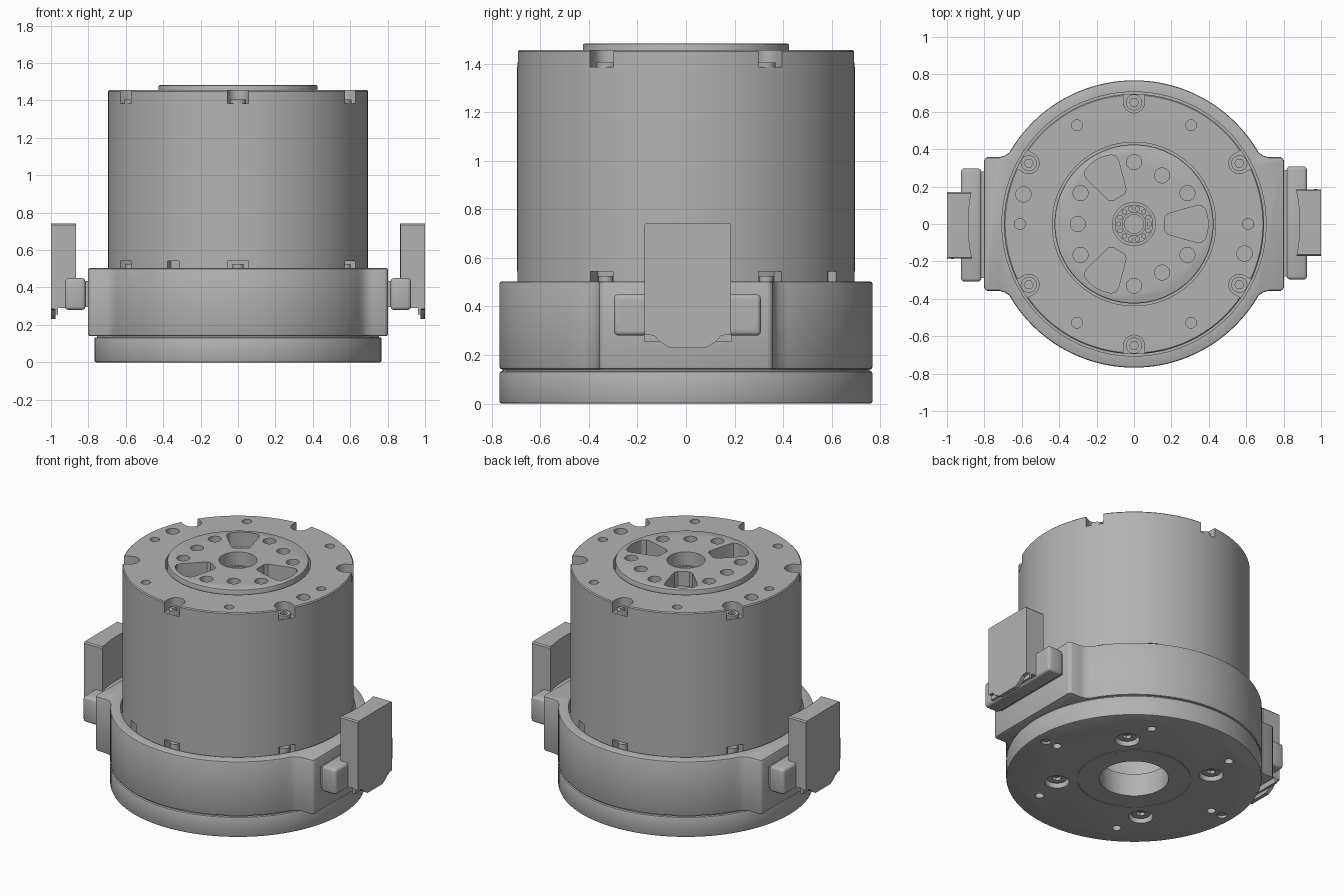
import bpy, bmesh
from math import sin, cos, pi, radians
from mathutils import Matrix

if "Cube" in bpy.data.objects:
    bpy.data.objects.remove(bpy.data.objects["Cube"])

grey = bpy.data.materials.new("machined grey")
grey.use_nodes = True
tone = (0.45, 0.45, 0.45, 1)
grey.diffuse_color = tone
grey.node_tree.nodes["Principled BSDF"].inputs["Base Color"].default_value = tone

UP = Matrix.Identity(4)
# Maps outline (a, b) and extrusion c to y=a, z=b, x=c
SIDE = Matrix(((0, 0, 1, 0), (1, 0, 0, 0), (0, 1, 0, 0), (0, 0, 0, 1)))


def polar(r, deg):
    return r * cos(radians(deg)), r * sin(radians(deg))


def ring(r, n=32, at=(0, 0)):
    return [(at[0] + r * cos(2 * pi * i / n), at[1] + r * sin(2 * pi * i / n)) for i in range(n)]


def rect(a0, b0, a1, b1):
    return [(a0, b0), (a1, b0), (a1, b1), (a0, b1)]


def turned(pts, deg):
    c, s = cos(radians(deg)), sin(radians(deg))
    return [(x * c - y * s, x * s + y * c) for x, y in pts]


def solid(name, prisms, axis=UP, bevel=0, segs=2):
    """Object made of extruded outlines: (points, low, high)."""
    bm = bmesh.new()
    for pts, lo, hi in prisms:
        f = bm.faces.new([bm.verts.new((x, y, lo)) for x, y in pts])
        out = bmesh.ops.extrude_face_region(bm, geom=[f])
        moved = [v for v in out["geom"] if isinstance(v, bmesh.types.BMVert)]
        bmesh.ops.translate(bm, verts=moved, vec=(0, 0, hi - lo))
    bm.transform(axis)
    bmesh.ops.recalc_face_normals(bm, faces=bm.faces)
    mesh = bpy.data.meshes.new(name)
    bm.to_mesh(mesh)
    bm.free()
    obj = bpy.data.objects.new(name, mesh)
    bpy.context.collection.objects.link(obj)
    mesh.materials.append(grey)
    if bevel:
        mod = obj.modifiers.new("edge", "BEVEL")
        mod.width, mod.segments, mod.limit_method = bevel, segs, "ANGLE"
        mod.angle_limit = radians(40)
        apply(obj, mod)
    return obj


def apply(obj, mod):
    bpy.ops.object.select_all(action="DESELECT")
    bpy.context.view_layer.objects.active = obj
    obj.select_set(True)
    bpy.ops.object.modifier_apply(modifier=mod.name)


def cut(obj, prisms, axis=UP):
    tool = solid("cutter", prisms, axis)
    mod = obj.modifiers.new("cut", "BOOLEAN")
    mod.operation, mod.solver, mod.object = "DIFFERENCE", "EXACT", tool
    mod.use_self = True
    apply(obj, mod)
    bpy.data.objects.remove(tool)


SIXTHS = range(0, 360, 60)
NOTCHES = range(30, 390, 60)

# Base plate with counterbored mounting holes and a central bore
base = solid("base_plate", [(ring(.768, 128), 0, .134)], bevel=.01)
holes = [(ring(.208, 64), -.1, .2)]
holes += [(ring(.073, 32, polar(.465, a)), -.1, .05) for a in range(45, 405, 90)]
holes += [(ring(.027, 20, polar(.605, a)), -.1, .08) for a in SIXTHS]
holes += [(ring(.03, 20, polar(.69, a)), -.1, .015) for a in (0, 180)]
cut(base, holes)
cut(base, [(ring(.343, 96), -.1, .003)])
inner = solid("base_inner_ring", [(ring(.339, 96), 0, .1)])
cut(inner, [(ring(.208, 64), -.1, .2)])
screws = solid("base_screws", [(ring(.06, 32, polar(.465, a)), .025, .06) for a in range(45, 405, 90)])
cut(screws, [(ring(.028, 6, polar(.465, a)), 0, .045) for a in range(45, 405, 90)])

# Collar with flat side flanges
quarter = [(.803, .335), (.798, .35), (.785, .357), (.72, .357), (.69, .366)]
quarter += [polar(.768, a) for a in range(30, 91, 3)]
half = quarter + [(-x, y) for x, y in quarter[-2::-1]]
outline = half + [(-x, -y) for x, y in half]
collar = solid("collar", [(outline, .141, .503)], bevel=.01)
cut(collar, [(ring(.706, 128), .42, .6)])
cut(collar, [(ring(.3, 64), .1, .5)])
core = solid("seam_core", [(ring(.755, 128), .12, .15)])
cut(core, [(ring(.208, 64), 0, .3)])

# Main cylinder body: screw slots at the rim, small holes, slots at the foot
body = solid("body", [(ring(.695, 144), .4, 1.455)], bevel=.006, segs=1)
cuts = [(ring(.437, 128), 1.38, 1.6), (ring(.208, 64), .3, .55)]
slot = [(.8, .056), (.65, .056)]
slot += [(.65 + .056 * cos(a * pi / 12), .056 * sin(a * pi / 12)) for a in range(7, 18)]
slot += [(.65, -.056), (.8, -.056)]
for a in NOTCHES:
    cuts.append((turned(slot, a), 1.385, 1.6))
    cuts.append((turned(rect(.63, -.055, .8, .055), a), .38, .543))
for a in (60, 240):
    cuts.append((turned(rect(.655, -.035, .8, .035), a), .38, .543))
cuts += [(ring(.029, 24, polar(.61, a)), 1.40, 1.6) for a in SIXTHS]
cuts += [(ring(.041, 24, polar(.612, a)), 1.39, 1.6) for a in (165, 345)]
cut(body, cuts)
rim_screws = solid("rim_screws", [(ring(.043, 24, polar(.65, a)), 1.38, 1.405) for a in NOTCHES])
cut(rim_screws, [(ring(.024, 6, polar(.65, a)), 1.388, 1.5) for a in NOTCHES])
solid("foot_screws", [(ring(.03, 20, polar(.66, a)), .42, .525) for a in NOTCHES])

# Output disc with three rounded pockets, bolt circle and bearing seat
rotor = solid("output_disc", [(ring(.425, 128), 1.34, 1.482)], bevel=.008)
cuts = [(ring(.115, 64), 1.37, 1.6)]
cuts += [(ring(.04, 32, polar(.33, a)), 1.42, 1.6) for a in NOTCHES]
cuts += [(ring(.04, 32, polar(.30, a)), 1.42, 1.6) for a in (60, 180, 300)]
pocket = [(.165, -.035), (.18, -.055), (.33, -.097), (.36, -.098), (.381, -.08), (.393, -.04)]
pocket += [(.397, 0)] + [(x, -y) for x, y in pocket[::-1]]
cuts += [(turned(pocket, a), 1.385, 1.6) for a in (0, 120, 240)]
cut(rotor, cuts)

# Bearing at the bottom of the central bore
race = solid("bearing_outer_race", [(ring(.116, 64), 1.36, 1.392)])
cut(race, [(ring(.1, 64), 1.375, 1.5)])
hub = solid("bearing_inner_race", [(ring(.065, 48), 1.36, 1.392)])
cut(hub, [(ring(.05, 48), 1.375, 1.5)])
solid("bearing_rollers", [(ring(.0135, 16, polar(.083, i * 360 / 14)), 1.36, 1.39) for i in range(14)])

# Side connectors, built on +x and repeated half a turn round
SCREW_Y = (-.235, .247)
bracket = solid("connector_bracket", [(rect(-.297, .28, .308, .45), .816, .925)], SIDE, .018, 3)
cut(bracket, [(ring(.053, 32, (y, .362)), .895, 1.1) for y in SCREW_Y], SIDE)
bolt = solid("connector_bolts", [(ring(.046, 32, (y, .362)), .88, .905) for y in SCREW_Y], SIDE)
cut(bolt, [(ring(.024, 6, (y, .362)), .89, 1) for y in SCREW_Y], SIDE)
neck = solid("connector_neck", [(rect(-.28, .295, .29, .435), .78, .83)], SIDE)
shell = [(-.17, .29), (.185, .29), (.185, .735), (.178, .743), (-.163, .743), (-.17, .735)]
plug = solid("connector_plug", [(shell, .84, 1.0)], SIDE)
cut(plug, [(ring(.886, 160), .1, 1)])
tail = [(-.17, .292), (-.17, .285), (-.13, .28), (-.108, .255), (-.07, .232),
        (.085, .232), (.123, .255), (.145, .28), (.185, .285), (.185, .292)]
lip = solid("connector_tail", [(tail, .975, 1.0),
                               (rect(-.172, .255, .187, .292), .962, .978)], SIDE)
for part in (bracket, bolt, neck, plug, lip):
    twin = part.copy()
    twin.data = part.data.copy()
    twin.name = "right_" + part.name
    part.name = "left_" + part.name
    twin.matrix_world = Matrix.Rotation(pi, 4, "Z")
    bpy.context.collection.objects.link(twin)

# Smooth curved walls, keep machined edges crisp
bpy.ops.object.select_all(action="DESELECT")
for obj in bpy.context.collection.objects:
    if obj.type == "MESH":
        obj.select_set(True)
        bpy.context.view_layer.objects.active = obj
bpy.ops.object.shade_smooth_by_angle(angle=radians(30))
